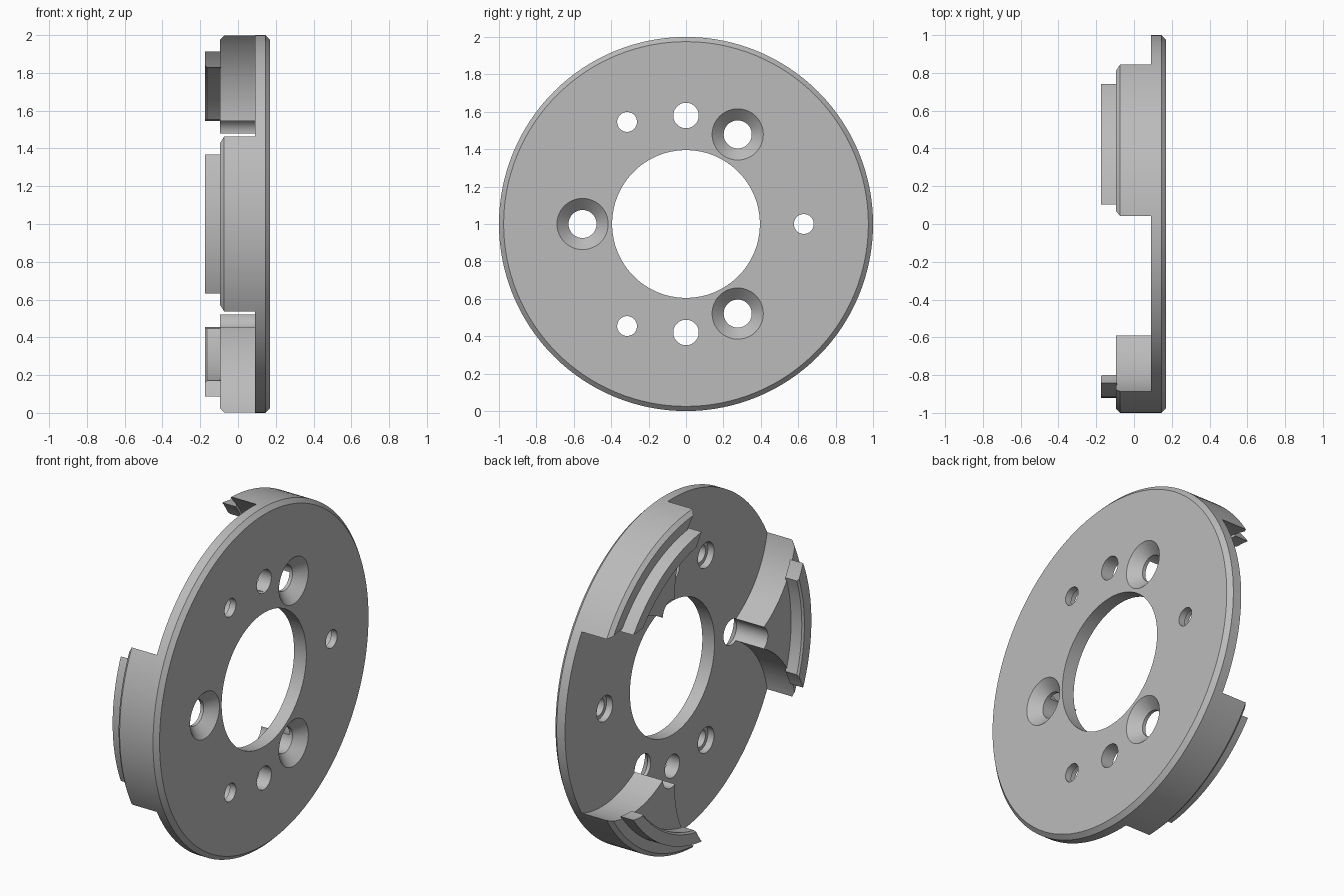
import bpy
import bmesh
from math import cos, sin, pi, radians
from mathutils import Matrix

if "Cube" in bpy.data.objects:
    bpy.data.objects.remove(bpy.data.objects["Cube"])

grey = bpy.data.materials.new("plain grey")
grey.use_nodes = True
GREY = (0.5, 0.5, 0.5, 1)
grey.diffuse_color = GREY
grey.node_tree.nodes["Principled BSDF"].inputs["Base Color"].default_value = GREY


def lathe(name, profile, sides=128, radius=0.0, angle=0.0):
    """Spin a closed (x, r) profile about an x-parallel axis set off at a polar position."""
    bm = bmesh.new()
    rings = []
    for i in range(sides):
        t = 2 * pi * i / sides
        rings.append([bm.verts.new((x, r * cos(t), r * sin(t))) for x, r in profile])
    n = len(profile)
    for i in range(sides):
        a, b = rings[i], rings[(i + 1) % sides]
        for j in range(n):
            k = (j + 1) % n
            bm.faces.new((a[j], a[k], b[k], b[j]))
    bmesh.ops.remove_doubles(bm, verts=bm.verts, dist=1e-5)
    bmesh.ops.dissolve_degenerate(bm, edges=bm.edges, dist=1e-5)
    bmesh.ops.recalc_face_normals(bm, faces=bm.faces)
    a = radians(angle)
    bm.transform(Matrix.Translation((0, radius * cos(a), 1 + radius * sin(a))))
    mesh = bpy.data.meshes.new(name)
    bm.to_mesh(mesh)
    bm.free()
    mesh.materials.append(grey)
    obj = bpy.data.objects.new(name, mesh)
    bpy.context.collection.objects.link(obj)
    return obj


def cutter(profile, radius, angle, sides=48):
    """Solid of revolution closed on its axis."""
    full = [(profile[0][0], 0)] + profile + [(profile[-1][0], 0)]
    obj = lathe("cutter", full, sides, radius, angle)
    obj.hide_render = True
    return obj


def cut(obj, cutters):
    bpy.context.view_layer.objects.active = obj
    for c in cutters:
        mod = obj.modifiers.new("cut", "BOOLEAN")
        mod.operation = "DIFFERENCE"
        mod.solver = "EXACT"
        mod.object = c
        bpy.ops.object.modifier_apply(modifier=mod.name)


BACK, FRONT = 0.09, 0.17
PADS = (60, 180, 300)
GAPS = (0, 120, 240)

# Round plate with chamfered rim and central bore
plate = lathe("plate", [(BACK, 0.395), (BACK, 1), (0.145, 1), (FRONT, 0.975), (FRONT, 0.395)])

# Countersunk bolt holes, stepped pin holes and plain holes
countersinks = [cutter([(-0.3, 0.075), (0.11, 0.075), (FRONT, 0.137), (0.2, 0.137)], 0.553, a)
                for a in PADS]
pin_holes = [cutter([(0, 0.075), (0.13, 0.075), (0.13, 0.053), (0.3, 0.053)], 0.63, a)
             for a in GAPS]
plain_holes = [cutter([(0, 0.068), (0.3, 0.068)], 0.58, a) for a in (90, 270)]
cut(plate, countersinks + pin_holes + plain_holes)

# Three raised pads: a ring scooped out between them, grooved by the bolt holes
pads = lathe("raised_pads", [(0.1, 0.56), (-0.095, 0.56), (-0.095, 0.978), (-0.073, 1), (0.1, 1)])
scoops = [cutter([(-0.3, 0.568), (0.3, 0.568)], 0.655, a, 128) for a in GAPS]
cut(pads, scoops + countersinks)

# Narrow curved ribs on the pads
ribs = lathe("locating_ribs", [(-0.09, 0.845), (-0.165, 0.845), (-0.175, 0.855),
                               (-0.175, 0.92), (-0.09, 0.92)])
rib_scoops = [cutter([(-0.3, 0.553), (0.3, 0.553)], 0.655, a, 128) for a in GAPS]
cut(ribs, rib_scoops)

for c in countersinks + pin_holes + plain_holes + scoops + rib_scoops:
    bpy.data.objects.remove(c)

# Smooth round walls, crisp edges
bpy.ops.object.select_all(action="DESELECT")
for obj in (plate, pads, ribs):
    obj.select_set(True)
bpy.context.view_layer.objects.active = plate
bpy.ops.object.shade_smooth_by_angle(angle=radians(25))
